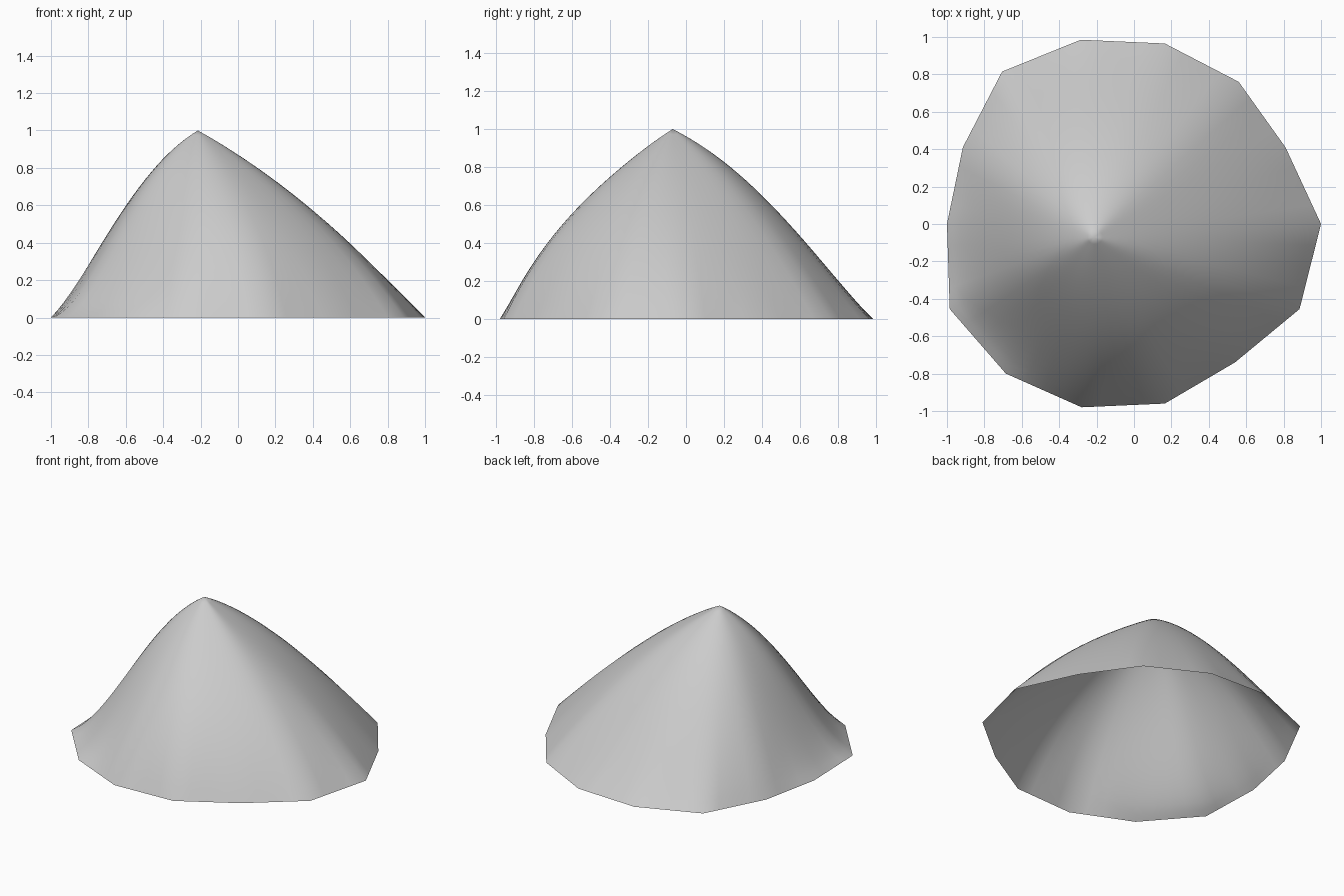
import bpy, bmesh
from mathutils import Vector

cube = bpy.data.objects.get("Cube")
if cube:
    bpy.data.objects.remove(cube)

# Base outline: x, y, then the outward bulge of the upper and the lower slope
OUTLINE = [
    (1.0, 0.0, .075, .11), (.81, .41, .09, .09), (.56, .76, .11, .12),
    (.165, .965, .115, .06), (-.285, .985, .12, .04), (-.705, .815, .12, .08),
    (-.915, .41, .135, .19), (-1.0, 0.0, .13, -.03), (-.985, -.455, .13, -.13),
    (-.685, -.80, .10, -.08), (-.28, -.98, .11, .20), (.165, -.96, .11, .28),
    (.54, -.74, .11, .22), (.885, -.455, .11, .19),
]
APEX = Vector((-.215, -.07, 1.0))
RINGS, STEPS = 24, 4


def soften(a, b, c, d, t):
    """Rounded curve that runs just inside the corners b and c."""
    return (a * (1 - t) ** 3 + b * (3 * t ** 3 - 6 * t ** 2 + 4)
            + c * (-3 * t ** 3 + 3 * t ** 2 + 3 * t + 1) + d * t ** 3) / 6


def outline_points():
    """Straight and rounded versions of the outline, side by side."""
    pts = [Vector(p) for p in OUTLINE]
    n = len(pts)
    for i in range(n):
        a, b, c, d = (pts[(i + k) % n] for k in (-1, 0, 1, 2))
        for s in range(STEPS):
            t = s / STEPS
            yield b.lerp(c, t), soften(a, b, c, d, t)


# Open shell: rings shrinking from the outline up to the off-centre peak
bm = bmesh.new()
columns = list(outline_points())
rings = []
for r in range(RINGS):
    f = 1 - r / RINGS
    ring = []
    for straight, rounded in columns:
        x, y, upper, lower = rounded.lerp(straight, f ** 4)
        bulge = upper + (lower - upper) * f * f
        z = 1 - f + 4 * f * (1 - f) * bulge
        ring.append(bm.verts.new((APEX.x + (x - APEX.x) * f,
                                  APEX.y + (y - APEX.y) * f, z)))
    rings.append(ring)
peak = bm.verts.new(APEX)
count = len(columns)
for i in range(count):
    j = (i + 1) % count
    for low, high in zip(rings, rings[1:]):
        bm.faces.new((low[i], low[j], high[j], high[i]))
    bm.faces.new((rings[-1][i], rings[-1][j], peak))
for face in bm.faces:
    face.smooth = True

mesh = bpy.data.meshes.new("mound_shell")
bm.to_mesh(mesh)
bm.free()
mound = bpy.data.objects.new("mound_shell", mesh)
bpy.context.collection.objects.link(mound)

# Plain grey
grey = bpy.data.materials.new("light_grey")
grey.use_nodes = True
grey.diffuse_color = (.6, .6, .6, 1)
grey.node_tree.nodes["Principled BSDF"].inputs["Base Color"].default_value = (.6, .6, .6, 1)
mesh.materials.append(grey)
